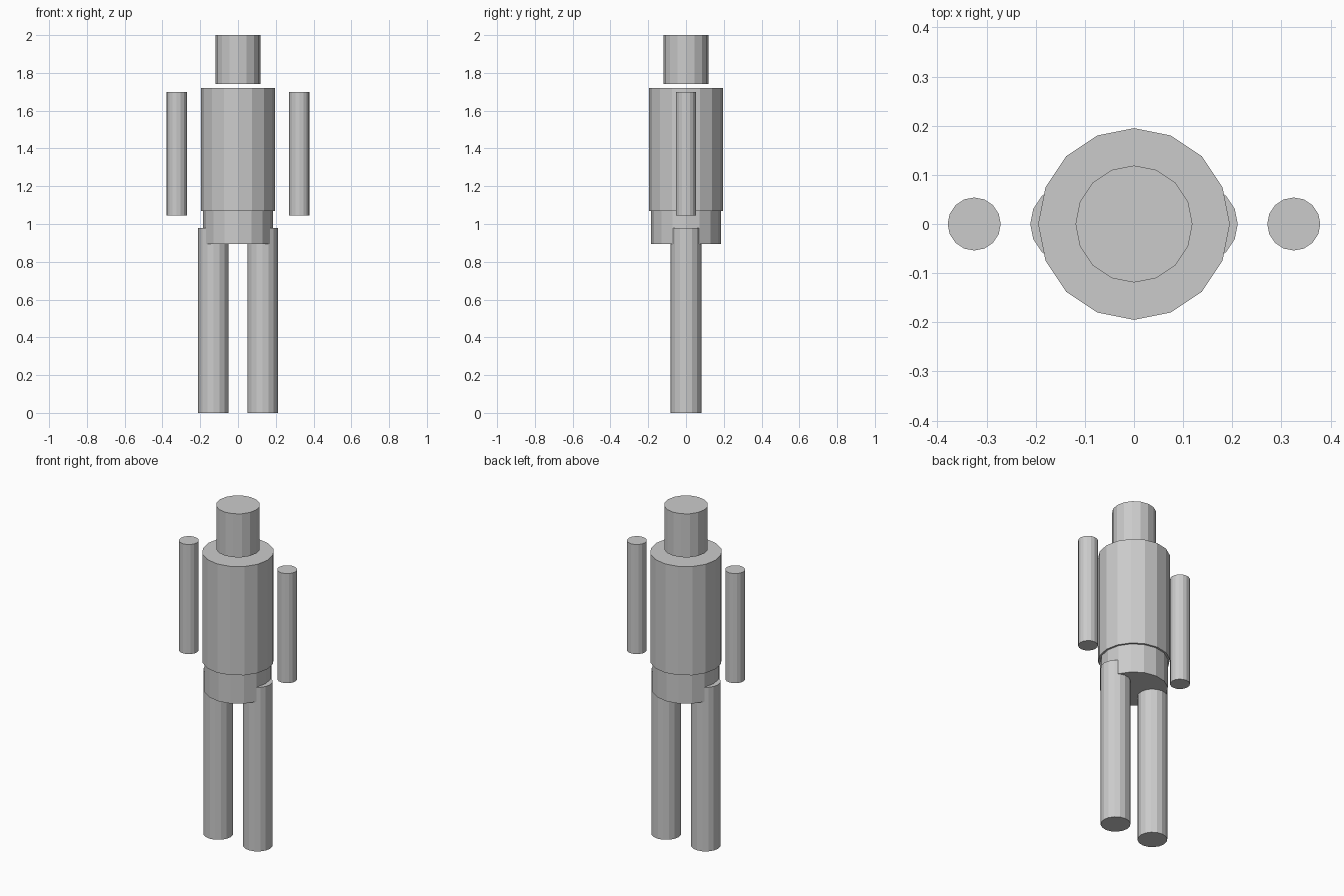
import bpy

cube = bpy.data.objects.get("Cube")
if cube:
    bpy.data.objects.remove(cube, do_unlink=True)

grey = bpy.data.materials.new("light_grey")
grey.use_nodes = True
colour = (0.6, 0.6, 0.6, 1)
grey.diffuse_color = colour
grey.node_tree.nodes["Principled BSDF"].inputs["Base Color"].default_value = colour


def cylinder(name, radius, bottom, top, x=0):
    """Upright flat-sided cylinder between two heights."""
    bpy.ops.mesh.primitive_cylinder_add(
        vertices=16, radius=radius, depth=top - bottom,
        location=(x, 0, (bottom + top) / 2))
    part = bpy.context.object
    part.name = name
    part.data.materials.append(grey)
    return part


# Head and body
cylinder("head", 0.119, 1.74, 2.0)
cylinder("torso", 0.195, 1.07, 1.72)
cylinder("hips", 0.184, 0.895, 1.07)

# Limbs, the model's left on +x
for side, sign in (("left", 1), ("right", -1)):
    cylinder(side + "_arm", 0.054, 1.045, 1.7, sign * 0.325)
    cylinder(side + "_leg", 0.081, 0, 0.98, sign * 0.13)
